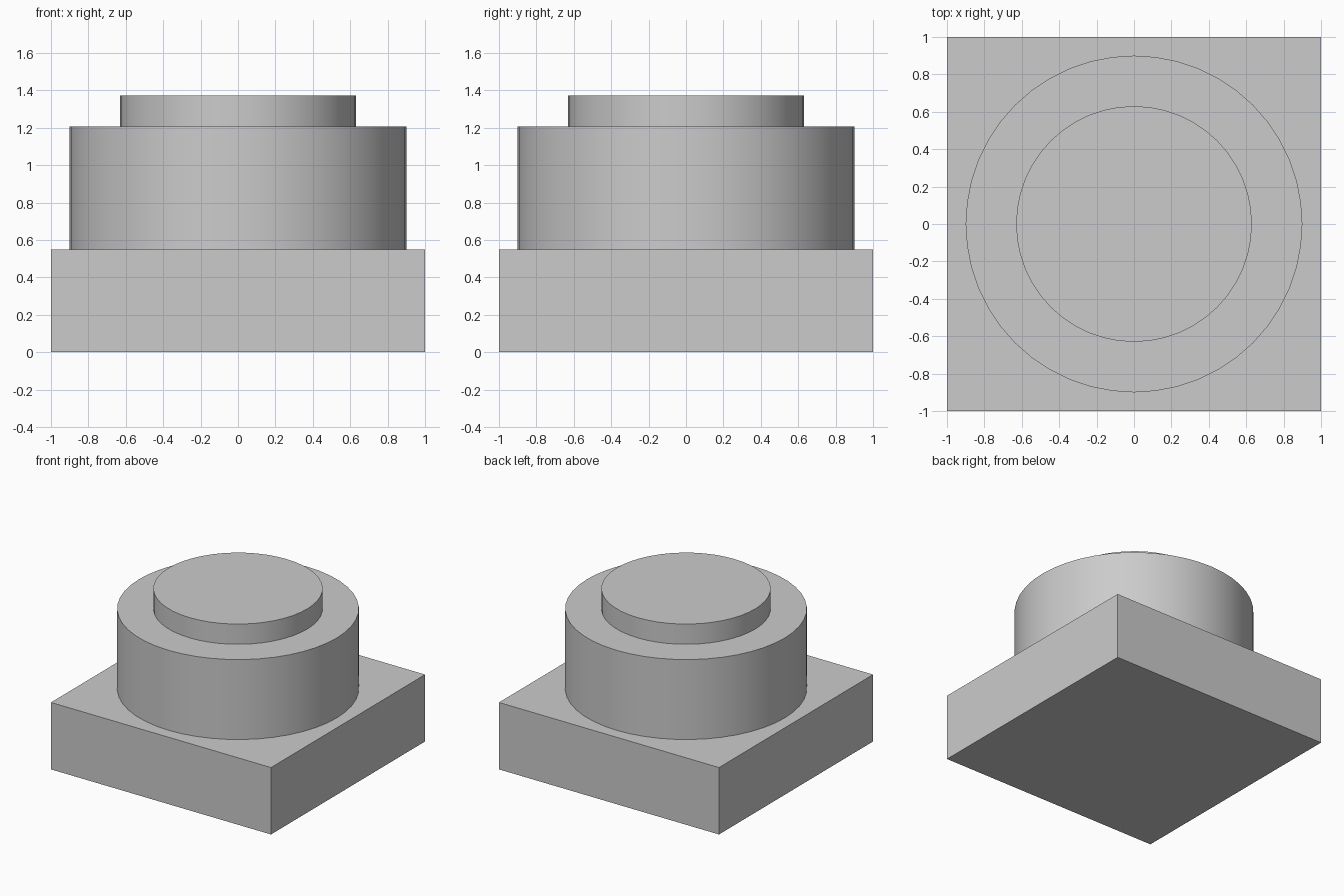
import bpy
import math

cube = bpy.data.objects.get("Cube")
if cube:
    bpy.data.objects.remove(cube, do_unlink=True)

# Single grey finish
grey = bpy.data.materials.new("plain grey")
grey.use_nodes = True
colour = (0.6, 0.6, 0.6, 1)
grey.diffuse_color = colour
grey.node_tree.nodes["Principled BSDF"].inputs["Base Color"].default_value = colour

BASE_TOP, DRUM_TOP, CAP_TOP = 0.55, 1.207, 1.373


def finish(name):
    obj = bpy.context.object
    obj.name = name
    obj.data.materials.append(grey)
    return obj


def disc(name, radius, bottom, top):
    bpy.ops.mesh.primitive_cylinder_add(
        vertices=48, radius=radius, depth=top - bottom,
        location=(0, 0, (bottom + top) / 2))
    finish(name)
    bpy.ops.object.shade_smooth_by_angle(angle=math.radians(30))


# Square base block
bpy.ops.mesh.primitive_cube_add(size=2, location=(0, 0, BASE_TOP / 2))
base = finish("square_base")
base.scale.z = BASE_TOP / 2

# Wide drum with a narrower raised cap
disc("round_drum", 0.9, BASE_TOP, DRUM_TOP)
disc("raised_cap", 0.63, DRUM_TOP, CAP_TOP)
